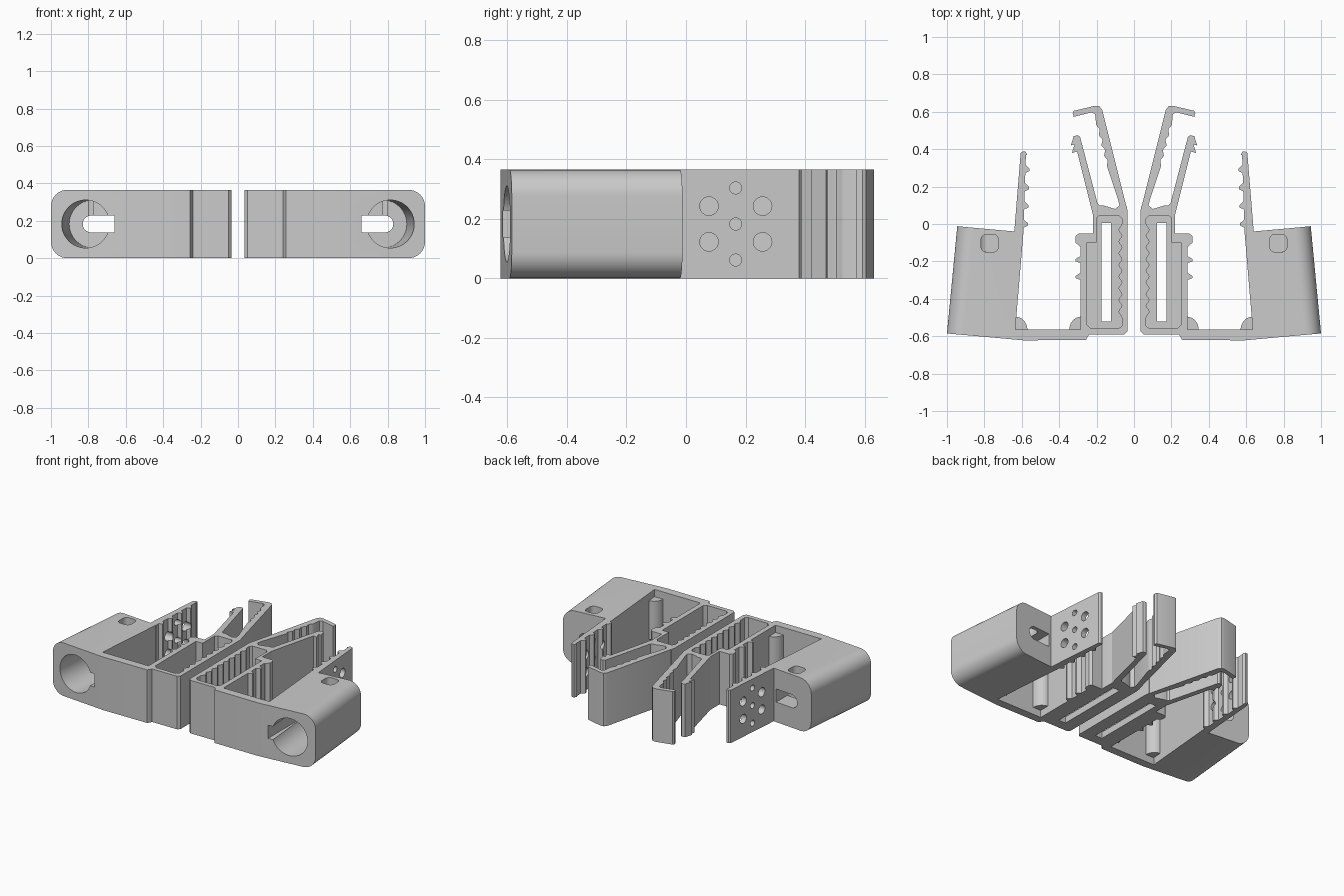
import bpy, bmesh, math
from mathutils import Vector, Matrix

cube = bpy.data.objects.get("Cube")
if cube:
    bpy.data.objects.remove(cube)

HEIGHT = 0.365
MID = HEIGHT / 2

grey = bpy.data.materials.new("plastic_grey")
grey.use_nodes = True
COLOUR = (0.6, 0.6, 0.6, 1)
grey.diffuse_color = COLOUR
grey.node_tree.nodes["Principled BSDF"].inputs["Base Color"].default_value = COLOUR


def make_object(name, bm):
    bmesh.ops.recalc_face_normals(bm, faces=bm.faces)
    mesh = bpy.data.meshes.new(name)
    bm.to_mesh(mesh)
    bm.free()
    mesh.materials.append(grey)
    obj = bpy.data.objects.new(name, mesh)
    bpy.context.collection.objects.link(obj)
    return obj


def prism_mesh(points, bottom=0, top=HEIGHT):
    """Extrude a plan outline upwards."""
    bm = bmesh.new()
    face = bm.faces.new([bm.verts.new((x, y, bottom)) for x, y in points])
    raised = bmesh.ops.extrude_face_region(bm, geom=[face])["geom"]
    moved = [v for v in raised if isinstance(v, bmesh.types.BMVert)]
    bmesh.ops.translate(bm, verts=moved, vec=(0, 0, top - bottom))
    return bm


def prism(name, points, bottom=0, top=HEIGHT):
    return make_object(name, prism_mesh(points, bottom, top))


def rod(name, start, end, radius):
    start, end = Vector(start), Vector(end)
    axis = end - start
    turn = axis.to_track_quat("Z", "Y").to_matrix().to_4x4()
    bm = bmesh.new()
    bmesh.ops.create_cone(bm, cap_ends=True, segments=48, radius1=radius, radius2=radius,
                          depth=axis.length, matrix=Matrix.Translation((start + end) / 2) @ turn)
    return make_object(name, bm)


def rounded(x0, y0, x1, y1, r, steps=5):
    """Outline of a rectangle with round corners."""
    pts = []
    corners = [(x1 - r, y1 - r), (x0 + r, y1 - r), (x0 + r, y0 + r), (x1 - r, y0 + r)]
    for k, (cx, cy) in enumerate(corners):
        for i in range(steps + 1):
            a = (k + i / steps) * math.pi / 2
            pts.append((cx + r * math.cos(a), cy + r * math.sin(a)))
    return pts


def saw(start, end, count, depth):
    """Barbs along a line, standing out to the left of its direction."""
    a, b = Vector(start), Vector(end)
    step = (b - a) / count
    side = Vector((-step.y, step.x)).normalized() * depth
    pts = []
    for i in range(count):
        base = a + step * i
        for along, out in ((0, 0), (0.55, 0), (0.75, 1), (0.88, 1)):
            pts.append(tuple(base + step * along + side * out))
    return pts + [tuple(b)]


def ripple(start, end, count, depth):
    """Soft waves along a line."""
    a, b = Vector(start), Vector(end)
    side = Vector((a.y - b.y, b.x - a.x)).normalized()
    n = count * 6
    return [tuple(a.lerp(b, i / n) + side * depth * (1 - math.cos(i * math.pi / 3)) / 2)
            for i in range(n + 1)]


def activate(obj):
    bpy.ops.object.select_all(action="DESELECT")
    obj.select_set(True)
    bpy.context.view_layer.objects.active = obj


def cut(obj, *cutters):
    for cutter in cutters:
        mod = obj.modifiers.new("cut", "BOOLEAN")
        mod.operation, mod.solver, mod.object = "DIFFERENCE", "EXACT", cutter
        activate(obj)
        bpy.ops.object.modifier_apply(modifier=mod.name)
        bpy.data.objects.remove(cutter)


# Side body with the front wall; the outer long edges are rounded
bm = prism_mesh([(.64, -.04), (.945, -.012), (1, -.585), (.59, -.622), (.257, -.62),
                 (.24, -.59), (.24, -.565), (.635, -.565), (.59, -.03), (.61, -.02)])
outer = [e for e in bm.edges if all(v.co.x > .9 for v in e.verts)
         and abs(e.verts[0].co.z - e.verts[1].co.z) < .01]
bmesh.ops.bevel(bm, geom=outer, offset=.088, segments=10, profile=.5, affect="EDGES")
body = make_object("side_body", bm)

# Round socket, flat slot through the back and square opening on top
cut(body,
    rod("socket_cutter", (.82, -.66, MID), (.775, -.15, MID), .128),
    prism("slot_cutter", [(.66, -.7), (.785, -.7), (.785, .1), (.66, .1)], MID - .045, MID + .045),
    rod("slot_end_cutter", (.785, -.7, MID), (.785, .1, MID), .045),
    prism("opening_cutter", rounded(.725, -.15, .818, -.055, .03), MID, HEIGHT + .1))

# Outer barbed arm with six round holes
arm = prism("outer_arm", [(.64, -.04), (.606, .38), (.595, .388), (.58, .388), (.572, .37)]
            + saw((.578, .37), (.59, -.02), 4, -.022) + [(.59, -.05)])
cutters = []
for y in (.077, .257):
    for z in (-.06, .06):
        cutters.append(rod("hole_cutter", (.5, y, MID + z), (.7, y, MID + z), .031))
for z in (-.121, 0, .121):
    cutters.append(rod("hole_cutter", (.5, .167, MID + z), (.7, .167, MID + z), .02))
cut(arm, *cutters)

# Centre box: deep pocket, wavy inner wall, slotted floor
box = prism("centre_box", [(.035, -.575), (.05, -.59), (.26, -.59), (.285, -.565), (.285, -.1),
                           (.22, -.1), (.22, .06), (.2, .1), (.165, .1), (.1, .08), (.075, .1),
                           (.04, .1), (.035, .07)])
pocket = [(.08, .045), (.065, .03)] + ripple((.065, 0), (.065, -.5), 8, .018)
pocket += [(.065, -.545), (.085, -.56), (.23, -.56), (.25, -.54), (.25, -.1), (.2, -.1),
           (.2, .03), (.185, .045)]
cut(box, prism("pocket_cutter", pocket, .045, HEIGHT + .1),
    prism("floor_slot_cutter", [(.122, -.52), (.175, -.52), (.175, .005), (.122, .005)], -.1, .1))

# Hooked head and barbs on the box's outer wall
parts = [body, arm, box]
parts.append(prism("inner_clip", [(.22, -.05), (.295, -.05), (.312, -.065), (.312, -.1), (.29, -.12)]
                   + saw((.284, -.12), (.284, -.3), 2, .028)
                   + [(.26, -.32), (.255, -.1), (.22, -.1)]))

# Long leaning arm with a hooked end and a rippled inside
parts.append(prism("long_prong", [(.035, .07), (.17, .61), (.185, .63), (.208, .632), (.322, .605),
                                  (.328, .592), (.322, .573), (.228, .597), (.208, .588)]
                   + ripple((.202, .53), (.145, .31), 4, -.012)
                   + [(.085, .13), (.078, .1), (.1, .08), (.1, .06)]))

# Short leaning arm with barbs at its tip
parts.append(prism("short_prong", [(.165, .085), (.195, .11), (.288, .465), (.3, .475), (.322, .47),
                                   (.338, .42), (.318, .425), (.332, .38), (.304, .387),
                                   (.225, .07), (.22, .05)]))

# Round stops in the front corners of the open bay
for name, cx, direction in (("inner_stop", .28, 1), ("outer_stop", .636, -1)):
    pts = [(cx, -.57)]
    for i in range(9):
        a = i * math.pi / 16
        pts.append((cx + direction * .066 * math.cos(a), -.565 + .07 * math.sin(a)))
    parts.append(prism(name, pts, .05, HEIGHT - .05))

# Mirror every part to the other side and shade
for part in parts:
    part.modifiers.new("mirror", "MIRROR").use_mirror_merge = False
    activate(part)
    bpy.ops.object.modifier_apply(modifier="mirror")
    bpy.ops.object.shade_smooth_by_angle(angle=math.radians(30))
